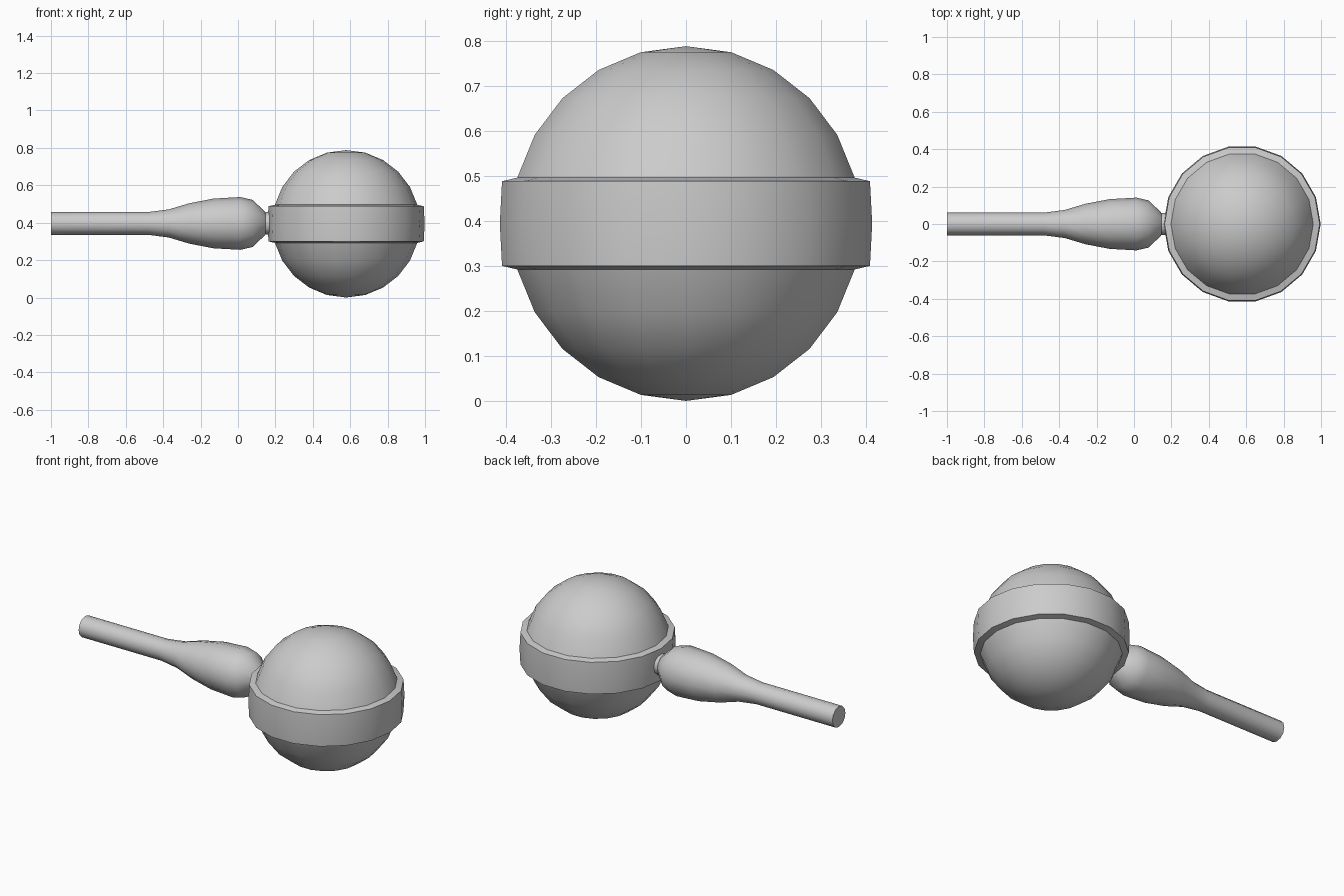
import bpy, bmesh, math
from mathutils import Matrix, Vector

if "Cube" in bpy.data.objects:
    bpy.data.objects.remove(bpy.data.objects["Cube"])

CZ = 0.394          # height of the shared axis
R = 0.394           # ball radius
BALL = Vector((0.578, 0, CZ))


def lathe(name, profile, sides, matrix, angle=45):
    """Revolve (radius, height) points about local z; zero radius makes a pole."""
    bm = bmesh.new()
    rings = []
    for r, h in profile:
        n = 1 if r == 0 else sides
        rings.append([bm.verts.new((r * math.cos(2 * math.pi * i / sides),
                                    r * math.sin(2 * math.pi * i / sides), h))
                      for i in range(n)])
    for a, b in zip(rings, rings[1:]):
        for i in range(sides):
            j = (i + 1) % sides
            quad = [a[i % len(a)], a[j % len(a)], b[j % len(b)], b[i % len(b)]]
            bm.faces.new(list(dict.fromkeys(quad)))
    # flat caps on open ends
    for ring in (rings[0], rings[-1]):
        if len(ring) > 1:
            bm.faces.new(ring)
    bmesh.ops.recalc_face_normals(bm, faces=bm.faces)
    bm.transform(matrix)
    mesh = bpy.data.meshes.new(name)
    bm.to_mesh(mesh)
    bm.free()
    ob = bpy.data.objects.new(name, mesh)
    bpy.context.collection.objects.link(ob)
    bpy.ops.object.select_all(action='DESELECT')
    ob.select_set(True)
    bpy.context.view_layer.objects.active = ob
    bpy.ops.object.shade_smooth_by_angle(angle=math.radians(angle))
    return ob


# ball with its raised equatorial band, extruded from the two middle rings
lat = [math.radians(a) for a in range(-75, 0, 15)]
lower = [(0, -R)] + [(R * math.cos(a), R * math.sin(a)) for a in lat]
band = [(0.415, -0.094), (0.42, 0), (0.415, 0.094)]
upper = [(r, -h) for r, h in reversed(lower)]
lathe("banded_ball", lower + band + upper, 18, Matrix.Translation(BALL))

# handle: straight shaft swelling into a rounded grip, lying along x
along_x = Matrix.Translation((0, 0, CZ + 0.002)) @ Matrix.Rotation(math.pi / 2, 4, 'Y')
handle = [(0.061, -1), (0.061, -0.48), (0.075, -0.37), (0.108, -0.26),
          (0.133, -0.13), (0.141, 0.013), (0.126, 0.078), (0.065, 0.142),
          (0.05, 0.152)]
lathe("handle", handle, 12, along_x)

# short neck joining the handle to the band
lathe("neck", [(0.06, 0.146), (0.06, 0.23)], 12, along_x)
